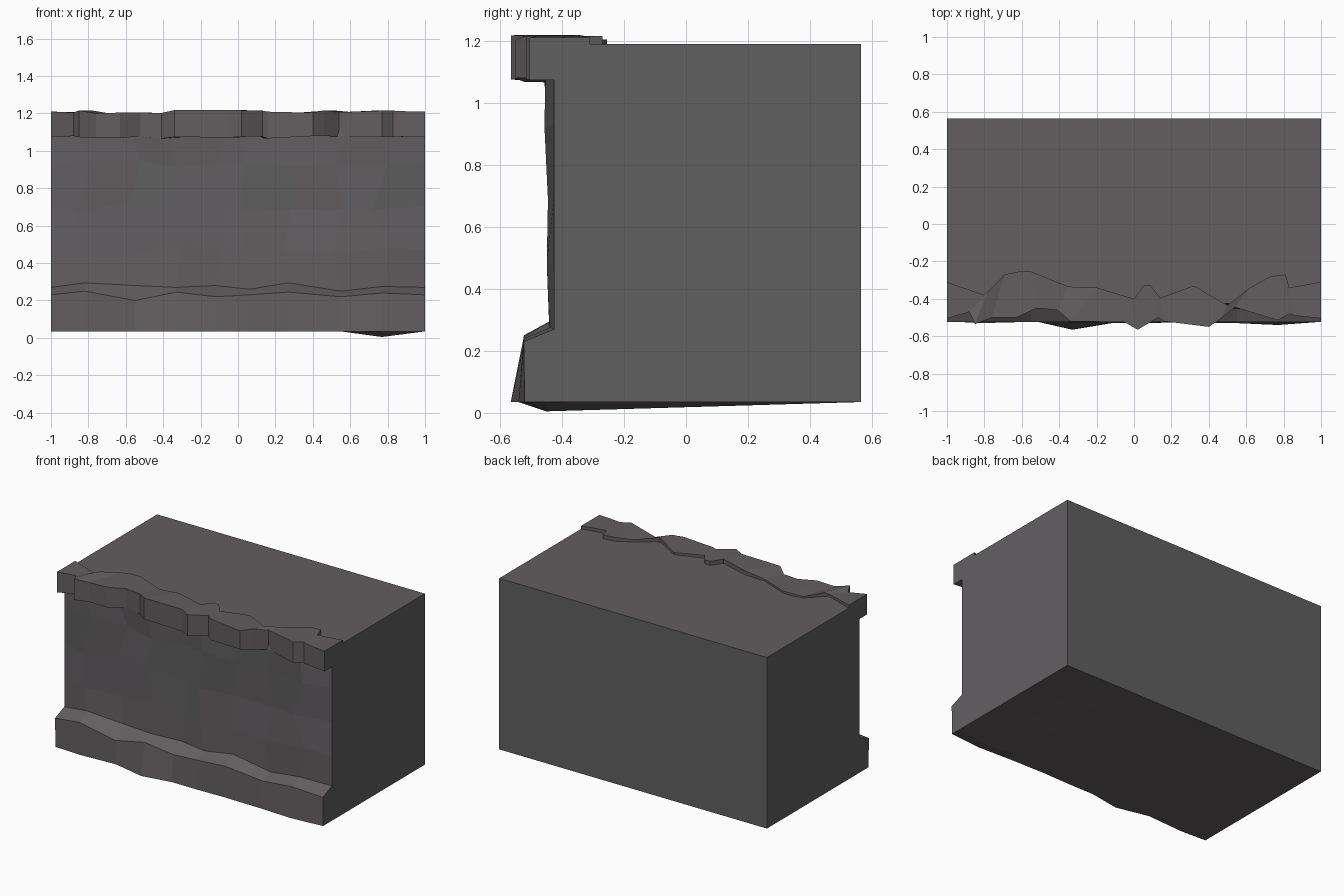
import bpy, bmesh, random
from mathutils import Vector

random.seed(4)
default = bpy.data.objects.get("Cube")
if default:
    bpy.data.objects.remove(default, do_unlink=True)


def make_material(name, colour):
    material = bpy.data.materials.new(name)
    material.use_nodes = True
    material.diffuse_color = (*colour, 1)
    shader = next(n for n in material.node_tree.nodes if n.type == "BSDF_PRINCIPLED")
    shader.inputs["Base Color"].default_value = (*colour, 1)
    return material


MATERIALS = [
    make_material("warm grey rock", (.125, .111, .117)),
    make_material("neutral grey rock", (.121, .115, .121)),
]


def loft(name, sections, paint):
    """Skin a row of closed cross-sections, cap both ends and colour by rule."""
    mesh = bpy.data.meshes.new(name)
    bm = bmesh.new()
    rings = [[bm.verts.new(point) for point in section] for section in sections]
    for first, second in zip(rings, rings[1:]):
        for i in range(len(first)):
            j = (i + 1) % len(first)
            bm.faces.new((first[i], first[j], second[j], second[i]))
    bm.faces.new(rings[0])
    bm.faces.new(rings[-1])
    bmesh.ops.recalc_face_normals(bm, faces=bm.faces)
    for face in bm.faces:
        face.material_index = paint(face)
        face.smooth = False
    bm.to_mesh(mesh)
    bm.free()
    for material in MATERIALS:
        mesh.materials.append(material)
    part = bpy.data.objects.new(name, mesh)
    bpy.context.collection.objects.link(part)
    return part


def paint_cliff(face):
    centre, normal = face.calc_center_median(), face.normal
    if abs(normal.x) > .9 or normal.y > .9:
        return 1
    on_wall = normal.y < -.7 and centre.z > .5
    return int(on_wall and random.random() < .45)


# Cliff body: x, foot y, plinth lip z, wall foot z
BACK, FLOOR, TOP = .565, .035, 1.19
stations = [
    (-1, -.52, .23, .27), (-.82, -.53, .25, .295), (-.55, -.515, .2, .28),
    (-.33, -.565, .245, .27), (-.12, -.53, .22, .28), (.06, -.53, .23, .26),
    (.27, -.525, .245, .295), (.55, -.53, .22, .25), (.77, -.54, .24, .275),
    (1, -.52, .23, .27),
]
wall_rows = ((.47, .436), (.7, .432), (.93, .444), (1.08, .444))

cliff_sections = []
for x, foot, lip, step in stations:
    end = abs(x) == 1
    sag = .005 if x == .77 else FLOOR
    section = [(x, BACK, FLOOR), (x, -.45, sag), (x, foot, FLOOR),
               (x, -.523, lip), (x, -.425 if end else -.44, step)]
    for z, depth in wall_rows:
        shift = 0 if end else random.uniform(-.05, .05)
        lift = 0 if end or z > 1 else random.uniform(-.03, .03)
        bulge = .425 if end else depth + random.uniform(-.012, .014)
        section.append((x + shift, -bulge, z + lift))
    section += [(x, -.425, TOP), (x, BACK, TOP)]
    cliff_sections.append(section)
loft("cliff_body", cliff_sections, paint_cliff)

# Overhanging ledge: front x, front y, back x, back y
outline = [
    (-1, -.505, -1, -.31), (-.88, -.47, -.8, -.38), (-.85, -.535, -.78, -.36),
    (-.76, -.5, -.69, -.27), (-.63, -.5, -.62, -.255), (-.52, -.45, -.55, -.255),
    (-.41, -.46, -.35, -.335), (-.34, -.52, -.2, -.34), (-.05, -.525, 0, -.4),
    (.02, -.565, .05, -.33), (.13, -.5, .09, -.33), (.16, -.52, .14, -.395),
    (.4, -.55, .32, -.33), (.46, -.51, .5, -.435), (.54, -.445, .62, -.34),
    (.77, -.515, .73, -.28), (.83, -.48, .81, -.27), (.86, -.49, .83, -.34),
    (1, -.505, 1, -.31),
]
ledge_sections = []
for front_x, front_y, back_x, back_y in outline:
    end = abs(front_x) == 1
    top = 1.21 + (0 if end else random.uniform(-.01, .009))
    low = 1.073 + (0 if end else random.uniform(-.008, .008))
    ledge_sections.append([
        Vector((front_x, front_y, low)), Vector((front_x, front_y, top)),
        Vector((back_x, back_y, top)), Vector((back_x, back_y, low)),
    ])
loft("overhanging_ledge", ledge_sections, lambda face: int(abs(face.normal.x) > .9))
